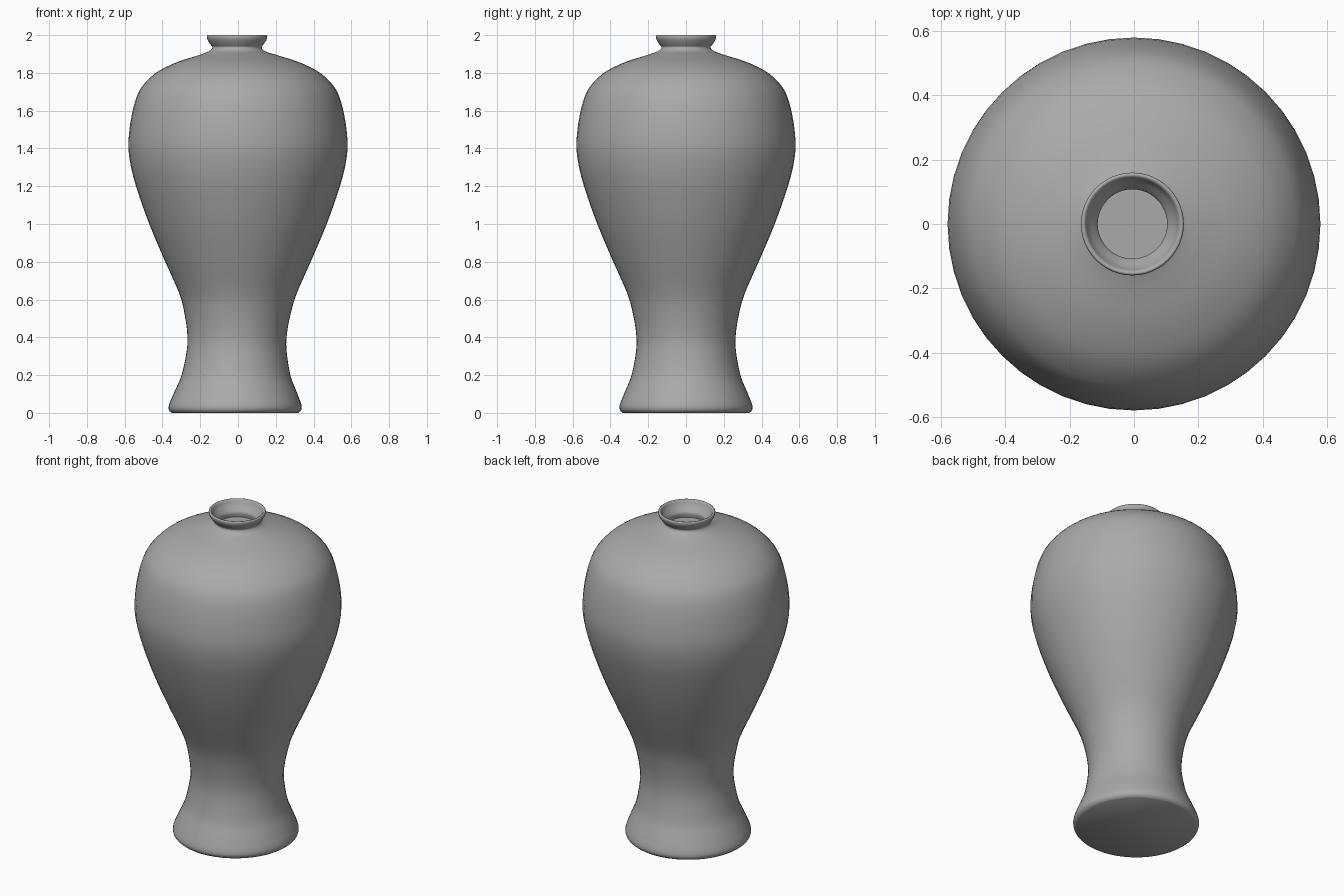
import bpy
import bmesh
from math import cos, sin, tau, radians

if "Cube" in bpy.data.objects:
    bpy.data.objects.remove(bpy.data.objects["Cube"], do_unlink=True)

SIDES = 48

# One plain glaze colour
glaze = bpy.data.materials.new("grey_glaze")
glaze.use_nodes = True
GREY = (0.4, 0.4, 0.4, 1)
glaze.diffuse_color = GREY
glaze.node_tree.nodes["Principled BSDF"].inputs["Base Color"].default_value = GREY


def smooth_profile(points, steps=3):
    """Catmull-Rom curve through (radius, height) points."""
    pts = [points[0], *points, points[-1]]
    out = []
    for a, b, c, d in zip(pts, pts[1:], pts[2:], pts[3:]):
        for i in range(steps):
            t = i / steps
            out.append(tuple(
                q + t / 2 * (r - p + t * (2 * p - 5 * q + 4 * r - s + t * (3 * (q - r) + s - p)))
                for p, q, r, s in zip(a, b, c, d)))
    return out + [points[-1]]


def lean(z):
    """Slight sideways drift of a hand-thrown foot and mouth."""
    return -0.016 * max(0, 1 - z / 0.6) - (0.005 if z > 1.9 else 0)


def lathe(name, profile):
    """Turn a profile round the z axis and cap both ends."""
    bm = bmesh.new()
    rings = [[bm.verts.new((r * cos(tau * i / SIDES) + lean(z), r * sin(tau * i / SIDES), z))
              for i in range(SIDES)] for r, z in profile]
    for low, high in zip(rings, rings[1:]):
        for i in range(SIDES):
            j = (i + 1) % SIDES
            bm.faces.new((low[i], low[j], high[j], high[i]))
    bm.faces.new(rings[0][::-1])
    bm.faces.new(rings[-1])
    mesh = bpy.data.meshes.new(name)
    bm.to_mesh(mesh)
    bm.free()
    mesh.materials.append(glaze)
    obj = bpy.data.objects.new(name, mesh)
    bpy.context.collection.objects.link(obj)
    bpy.ops.object.select_all(action="DESELECT")
    obj.select_set(True)
    bpy.context.view_layer.objects.active = obj
    bpy.ops.object.shade_smooth_by_angle(angle=radians(50))
    return obj


# Foot, waist, belly and shoulder
body = [(0.335, 0), (0.35, 0.015), (0.35, 0.045), (0.32, 0.12), (0.288, 0.2),
        (0.264, 0.33), (0.264, 0.42), (0.28, 0.52), (0.31, 0.63), (0.385, 0.8),
        (0.47, 1), (0.54, 1.2), (0.572, 1.33), (0.58, 1.44), (0.562, 1.58),
        (0.53, 1.69), (0.485, 1.755), (0.42, 1.81), (0.32, 1.858), (0.22, 1.89),
        (0.15, 1.914), (0.13, 1.935)]
# Flared lip, rolled rim and the inside of the mouth
mouth = [(0.14, 1.95), (0.156, 1.975), (0.16, 1.992), (0.155, 2), (0.146, 1.996),
         (0.135, 1.972), (0.115, 1.945), (0.108, 1.93), (0.112, 1.905)]

lathe("vase", smooth_profile(body + mouth))
